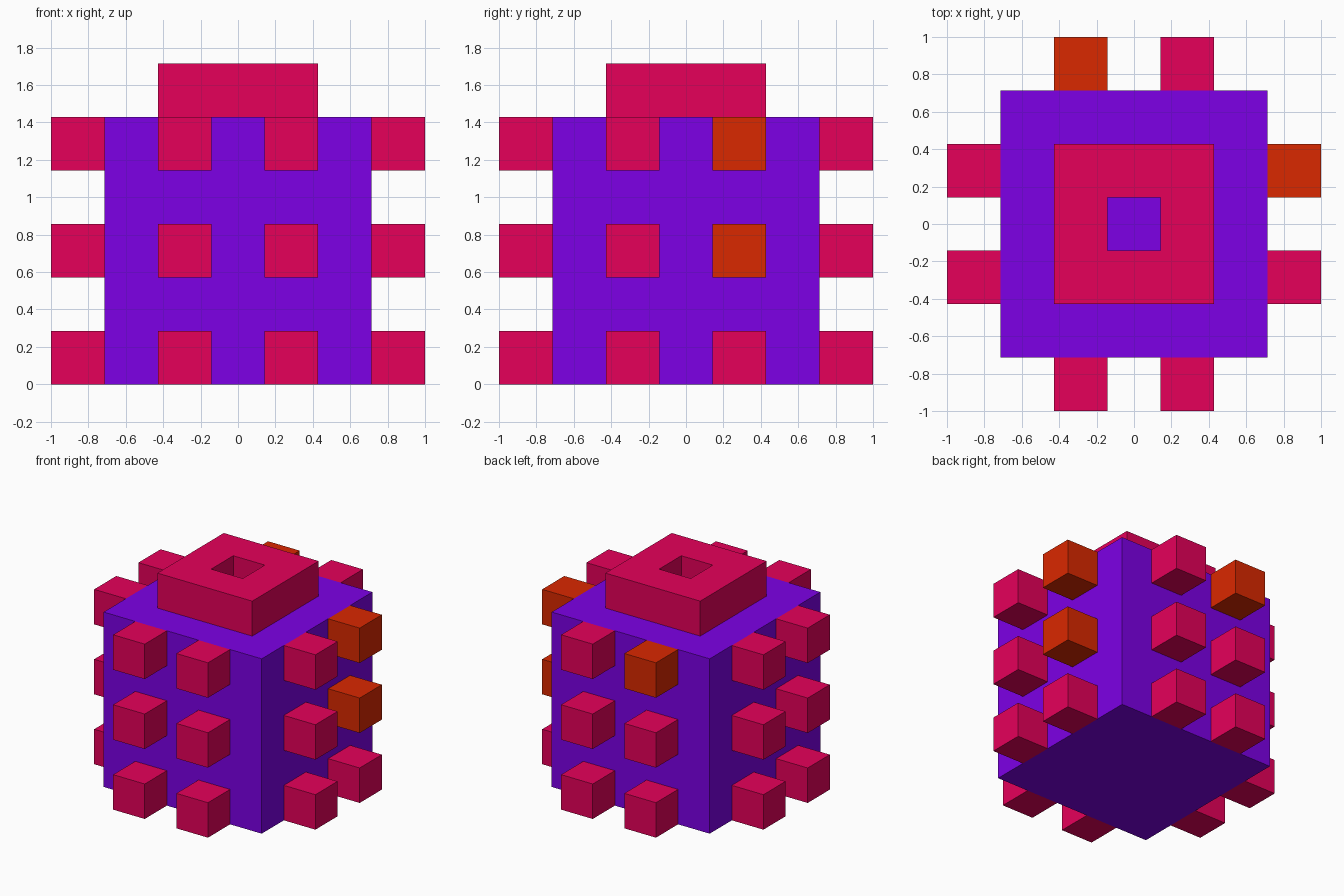
import bpy, bmesh, math
from mathutils import Matrix, Vector

if "Cube" in bpy.data.objects:
    bpy.data.objects.remove(bpy.data.objects["Cube"])

U = 2 / 7  # one block of the 7-block-wide model


def material(name, rgb):
    """Flat material from 0-255 sRGB values."""
    lin = [((c / 255 + 0.055) / 1.055) ** 2.4 if c > 10 else c / 255 / 12.92 for c in rgb]
    m = bpy.data.materials.new(name)
    m.diffuse_color = (*lin, 1)
    m.use_nodes = True
    m.node_tree.nodes["Principled BSDF"].inputs["Base Color"].default_value = m.diffuse_color
    return m


purple = material("purple", (125, 0, 230))
crimson = material("crimson", (230, 0, 90))
orange = material("burnt_orange", (218, 40, 0))


def finish(name, bm, mat):
    me = bpy.data.meshes.new(name)
    bm.to_mesh(me)
    bm.free()
    me.materials.append(mat)
    ob = bpy.data.objects.new(name, me)
    bpy.context.collection.objects.link(ob)
    return ob


def box(size, centre):
    bm = bmesh.new()
    bmesh.ops.create_cube(bm, size=1, matrix=Matrix.Translation(centre) @ Matrix.Diagonal((*size, 1)))
    return bm


# Main cube body
finish("body", box((5 * U, 5 * U, 5 * U), (0, 0, 2.5 * U)), purple)

# Square collar on top, with a hole open down to the body
bm = box((3 * U, 3 * U, U), (0, 0, 5.5 * U))
bm.faces.ensure_lookup_table()
top = max(bm.faces, key=lambda f: f.calc_center_median().z)
bottom = min(bm.faces, key=lambda f: f.calc_center_median().z)
bmesh.ops.delete(bm, geom=[bottom], context='FACES_ONLY')
bmesh.ops.inset_region(bm, faces=[top], thickness=U, use_even_offset=True)
hole = bmesh.ops.extrude_discrete_faces(bm, faces=[top])["faces"]
bmesh.ops.translate(bm, verts=hole[0].verts, vec=(0, 0, -U))
bmesh.ops.delete(bm, geom=hole, context='FACES_ONLY')
finish("top_collar", bm, crimson)

# Knobs: two columns by three rows on each of the four sides
sides = ["front", "right", "back", "left"]
orange_knobs = {("right", 1, 1), ("right", 1, 2), ("back", 1, 2)}
for i, side in enumerate(sides):
    turn = Matrix.Rotation(i * math.pi / 2, 4, 'Z')
    for col in range(2):
        for row in range(3):
            pos = turn @ Vector(((2 * col - 1) * U, -3 * U, (0.5 + 2 * row) * U))
            mat = orange if (side, col, row) in orange_knobs else crimson
            finish(f"{side}_knob_{col}_{row}", box((U, U, U), pos), mat)
